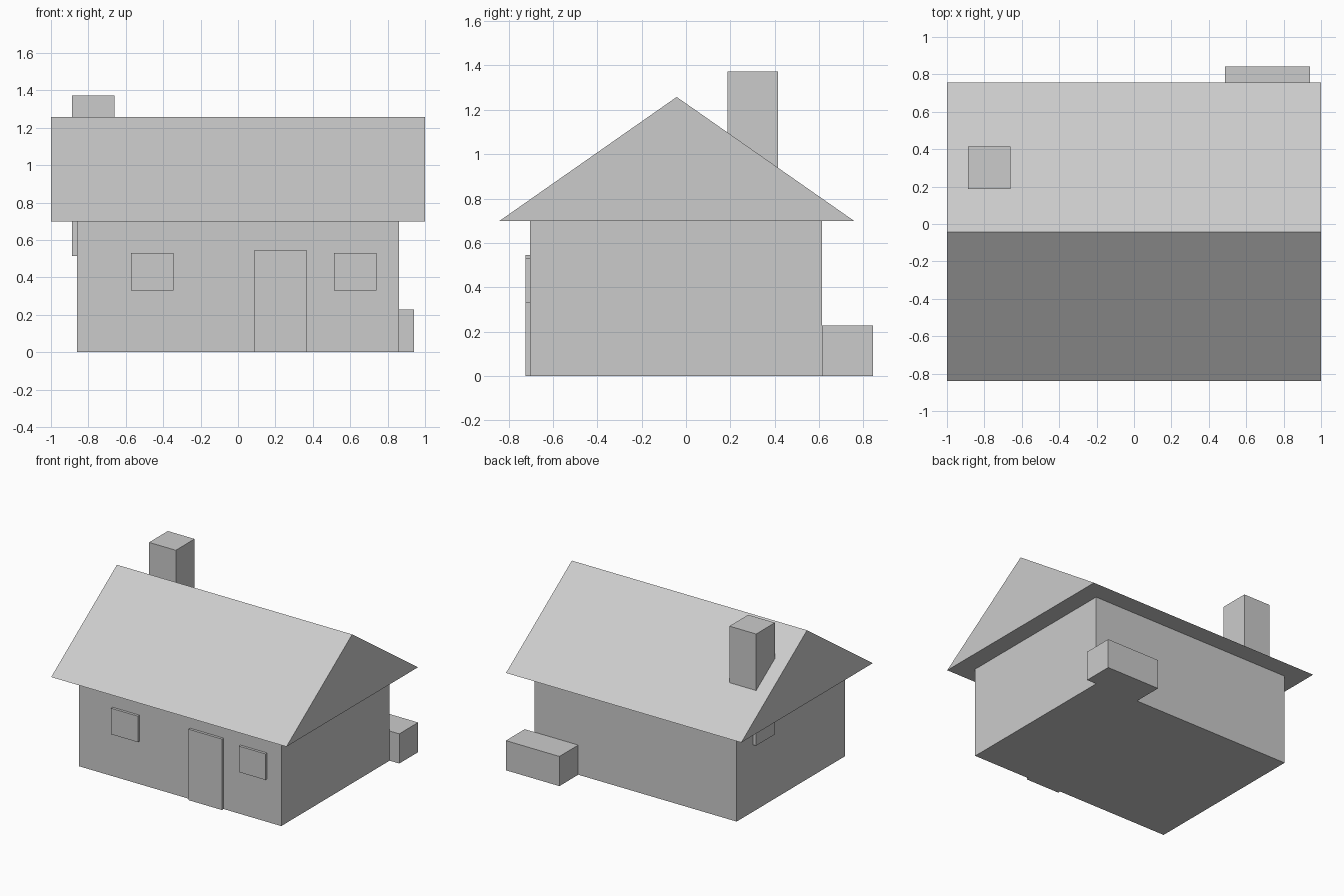
import bpy
import bmesh

# Remove the default cube
cube = bpy.data.objects.get("Cube")
if cube:
    bpy.data.objects.remove(cube, do_unlink=True)

# Single plain colour
grey = bpy.data.materials.new("light grey")
grey.use_nodes = True
colour = (0.6, 0.6, 0.6, 1)
grey.diffuse_color = colour
grey.node_tree.nodes["Principled BSDF"].inputs["Base Color"].default_value = colour


def prism(name, profile, x0, x1):
    """Extrude a (y, z) profile along x into a closed solid."""
    bm = bmesh.new()
    face = bm.faces.new([bm.verts.new((x0, y, z)) for y, z in profile])
    side = bmesh.ops.extrude_face_region(bm, geom=[face])
    moved = [v for v in side["geom"] if isinstance(v, bmesh.types.BMVert)]
    bmesh.ops.translate(bm, verts=moved, vec=(x1 - x0, 0, 0))
    bmesh.ops.recalc_face_normals(bm, faces=bm.faces)
    mesh = bpy.data.meshes.new(name)
    bm.to_mesh(mesh)
    bm.free()
    mesh.materials.append(grey)
    obj = bpy.data.objects.new(name, mesh)
    bpy.context.collection.objects.link(obj)
    return obj


def box(name, x, y, z):
    """Box spanning the given (low, high) ranges."""
    profile = [(y[0], z[0]), (y[1], z[0]), (y[1], z[1]), (y[0], z[1])]
    return prism(name, profile, *x)


# House body and overhanging gable roof
eaves = 0.7
front, back = -0.703, 0.613
box("walls", (-0.86, 0.86), (front, back), (0, eaves))
prism("roof", [(-0.84, eaves), (0.757, eaves), (-0.042, 1.258)], -1, 1)

# Chimney, standing slightly proud of the side wall
box("chimney", (-0.887, -0.66), (0.187, 0.415), (0.515, 1.373))

# Low block behind the house
box("back_step", (0.487, 0.942), (back, 0.842), (0, 0.228))

# Door and windows raised from the front wall
panel = (front - 0.02, front)
box("door", (0.085, 0.37), panel, (0, 0.545))
for name, x in (("right_window", -0.573), ("left_window", 0.513)):
    box(name, (x, x + 0.227), panel, (0.33, 0.53))
